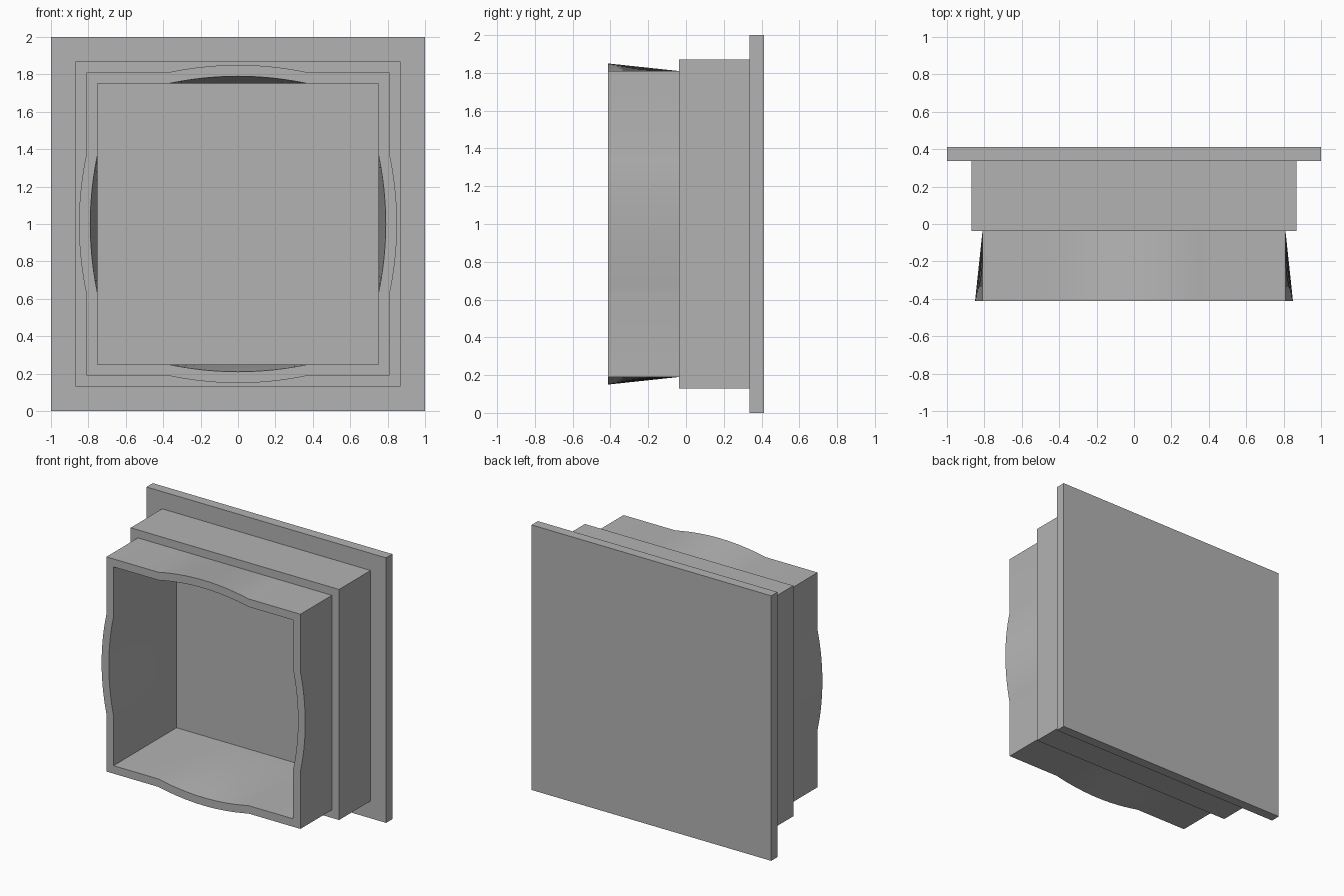
import bpy, bmesh, math

if "Cube" in bpy.data.objects:
    bpy.data.objects.remove(bpy.data.objects["Cube"], do_unlink=True)

FRONT, STEP, PLATE, BACK = -0.4125, -0.0375, 0.3375, 0.4125
CENTRE_Z = 1.0
BULGE_HALF, BULGE_RISE, SEGMENTS = 0.375, 0.04, 20

grey = bpy.data.materials.new("plain grey")
grey.use_nodes = True
colour = (0.45, 0.45, 0.45, 1)
grey.diffuse_color = colour
grey.node_tree.nodes["Principled BSDF"].inputs["Base Color"].default_value = colour


def finish(bm, name):
    bmesh.ops.recalc_face_normals(bm, faces=bm.faces)
    mesh = bpy.data.meshes.new(name)
    bm.to_mesh(mesh)
    bm.free()
    mesh.materials.append(grey)
    obj = bpy.data.objects.new(name, mesh)
    bpy.context.collection.objects.link(obj)
    return obj


def square_ring(bm, half, y, rise):
    """Square loop whose four sides bow outward in the middle by rise."""
    spots = [-half] + [BULGE_HALF * (2 * i / SEGMENTS - 1) for i in range(SEGMENTS + 1)]
    verts = []
    for side in range(4):
        c, s = round(math.cos(side * math.pi / 2)), round(math.sin(side * math.pi / 2))
        for t in spots:
            out = half + rise * max(0, 1 - (t / BULGE_HALF) ** 2)
            verts.append(bm.verts.new((c * out - s * t, y, CENTRE_Z + s * out + c * t)))
    return verts


# Back plate
bm = bmesh.new()
bmesh.ops.create_cube(bm, size=1)
bmesh.ops.scale(bm, vec=(2, BACK - PLATE, 2), verts=bm.verts)
bmesh.ops.translate(bm, vec=(0, (BACK + PLATE) / 2, CENTRE_Z), verts=bm.verts)
finish(bm, "back_plate")

# Hollow housing: stepped collar outside, bowed rim at the front, straight inner wall
profile = [(0.87, PLATE, 0), (0.87, STEP, 0), (0.81, STEP, 0),
           (0.81, FRONT, BULGE_RISE), (0.75, FRONT, BULGE_RISE),
           (0.75, STEP, 0), (0.75, PLATE, 0)]
bm = bmesh.new()
rings = [square_ring(bm, *p) for p in profile]
for a, b in zip(rings, rings[1:]):
    for i in range(len(a)):
        j = (i + 1) % len(a)
        bm.faces.new((a[i], a[j], b[j], b[i]))
housing = finish(bm, "housing")

bpy.ops.object.select_all(action="DESELECT")
housing.select_set(True)
bpy.context.view_layer.objects.active = housing
bpy.ops.object.shade_smooth_by_angle(angle=math.radians(30))
